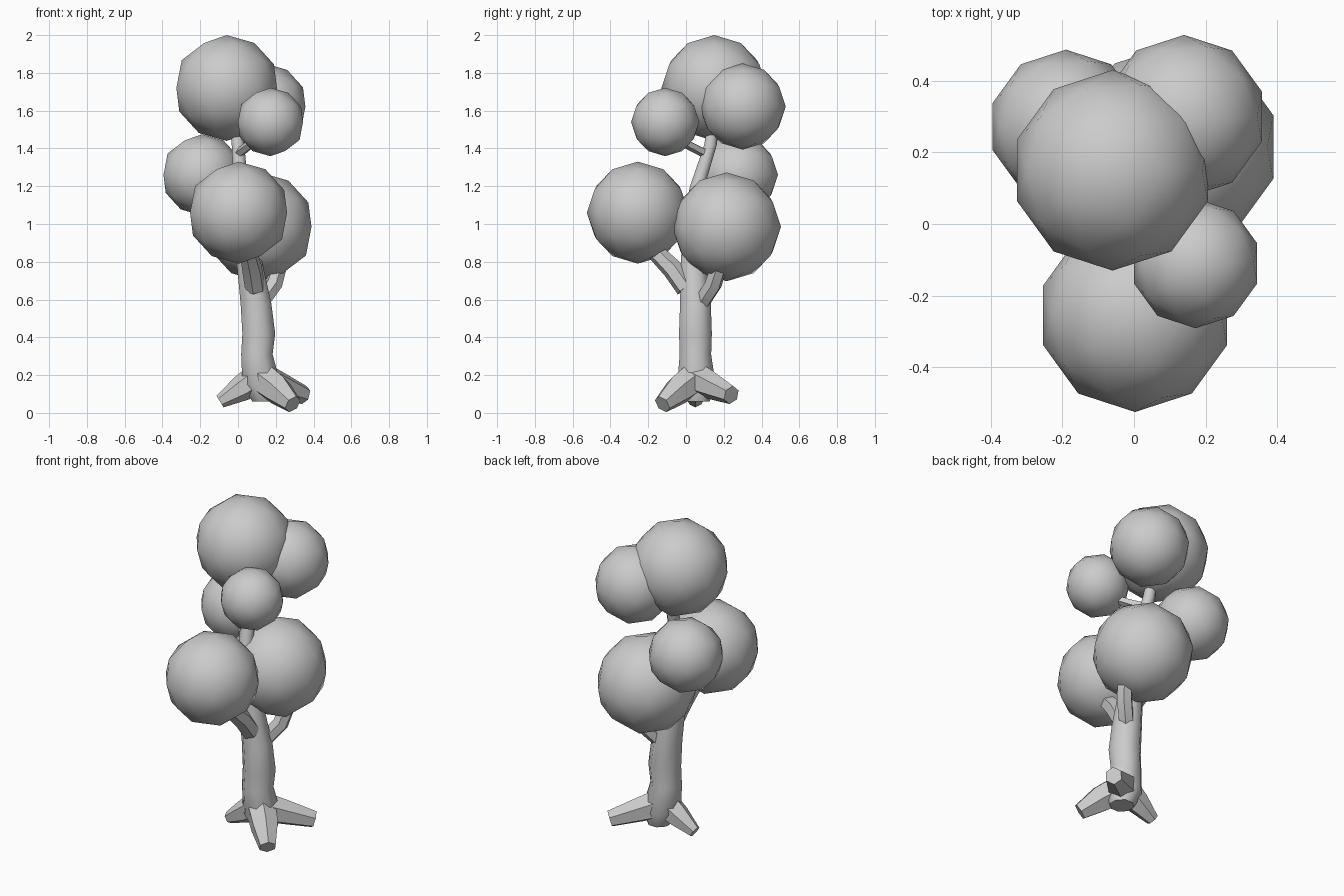
import bpy, bmesh, math
from mathutils import Vector

if "Cube" in bpy.data.objects:
    bpy.data.objects.remove(bpy.data.objects["Cube"])


def limb(name, points, sides, level=False, angle=35):
    """Capped tube through (x, y, z, radius) points."""
    bm = bmesh.new()
    pos = [Vector(p[:3]) for p in points]
    rings = []
    for i, p in enumerate(points):
        ahead = pos[min(i + 1, len(pos) - 1)] - pos[max(i - 1, 0)]
        if level:
            u, v = Vector((1, 0, 0)), Vector((0, 1, 0))
        else:
            u = Vector((0, 0, 1)).cross(ahead).normalized()
            v = ahead.cross(u).normalized()
        ring = []
        for k in range(sides):
            a = 2 * math.pi * (k + 0.5) / sides
            ring.append(bm.verts.new(pos[i] + p[3] * (u * math.cos(a) + v * math.sin(a))))
        rings.append(ring)
    for a, b in zip(rings, rings[1:]):
        for k in range(sides):
            n = (k + 1) % sides
            bm.faces.new((a[k], a[n], b[n], b[k]))
    bm.faces.new(rings[0][::-1])
    bm.faces.new(rings[-1])
    bmesh.ops.recalc_face_normals(bm, faces=bm.faces)
    mesh = bpy.data.meshes.new(name)
    bm.to_mesh(mesh)
    bm.free()
    ob = bpy.data.objects.new(name, mesh)
    bpy.context.collection.objects.link(ob)
    bpy.ops.object.select_all(action='DESELECT')
    ob.select_set(True)
    bpy.context.view_layer.objects.active = ob
    bpy.ops.object.shade_smooth_by_angle(angle=math.radians(angle))
    return ob


# Foliage balls: x, y, z, radius
foliage = [
    (-0.06, 0.15, 1.72, 0.28),
    (0.14, 0.30, 1.622, 0.228),
    (0.172, -0.11, 1.54, 0.181),
    (-0.19, 0.272, 1.26, 0.215),
    (0.003, -0.255, 1.06, 0.27),
    (0.115, 0.215, 0.985, 0.288),
]
for i, (x, y, z, r) in enumerate(foliage, 1):
    bpy.ops.mesh.primitive_ico_sphere_add(subdivisions=2, radius=r, location=(x, y, z))
    bpy.context.object.name = f"foliage_ball_{i}"
    bpy.ops.object.shade_smooth()

# Trunk, leaning and thinning into the crown
limb("trunk", [
    (0.14, 0.06, 0.06, 0.07), (0.125, 0.055, 0.15, 0.11), (0.10, 0.05, 0.31, 0.09),
    (0.11, 0.05, 0.42, 0.094), (0.095, 0.05, 0.58, 0.088), (0.06, 0.04, 0.80, 0.073),
    (0.03, 0.035, 1.05, 0.05), (0.015, 0.06, 1.2, 0.042), (0.0, 0.13, 1.42, 0.036),
    (-0.02, 0.15, 1.6, 0.03)], 8, level=True, angle=60)

# Branches
limb("front_branch", [(0.09, 0.0, 0.66, 0.055), (0.075, -0.07, 0.76, 0.055),
                      (0.05, -0.18, 0.87, 0.045)], 6)
limb("right_branch", [(0.12, 0.08, 0.58, 0.045), (0.19, 0.145, 0.68, 0.047),
                      (0.22, 0.18, 0.80, 0.045)], 6)
limb("upper_branch", [(0.0, 0.11, 1.37, 0.026), (0.05, 0.03, 1.41, 0.025),
                      (0.13, -0.06, 1.46, 0.025)], 5)
limb("left_branch", [(0.02, 0.05, 1.13, 0.03), (-0.12, 0.2, 1.22, 0.03)], 5)

# Roots
limb("left_root", [(0.11, 0.05, 0.19, 0.08), (0.02, 0.05, 0.13, 0.07),
                   (-0.095, 0.05, 0.06, 0.036)], 6)
limb("front_root", [(0.13, 0.04, 0.18, 0.09), (0.21, -0.04, 0.12, 0.082),
                    (0.29, -0.125, 0.046, 0.05)], 6)
limb("back_root", [(0.13, 0.06, 0.18, 0.09), (0.22, 0.135, 0.145, 0.075),
                   (0.35, 0.24, 0.095, 0.05)], 6)
